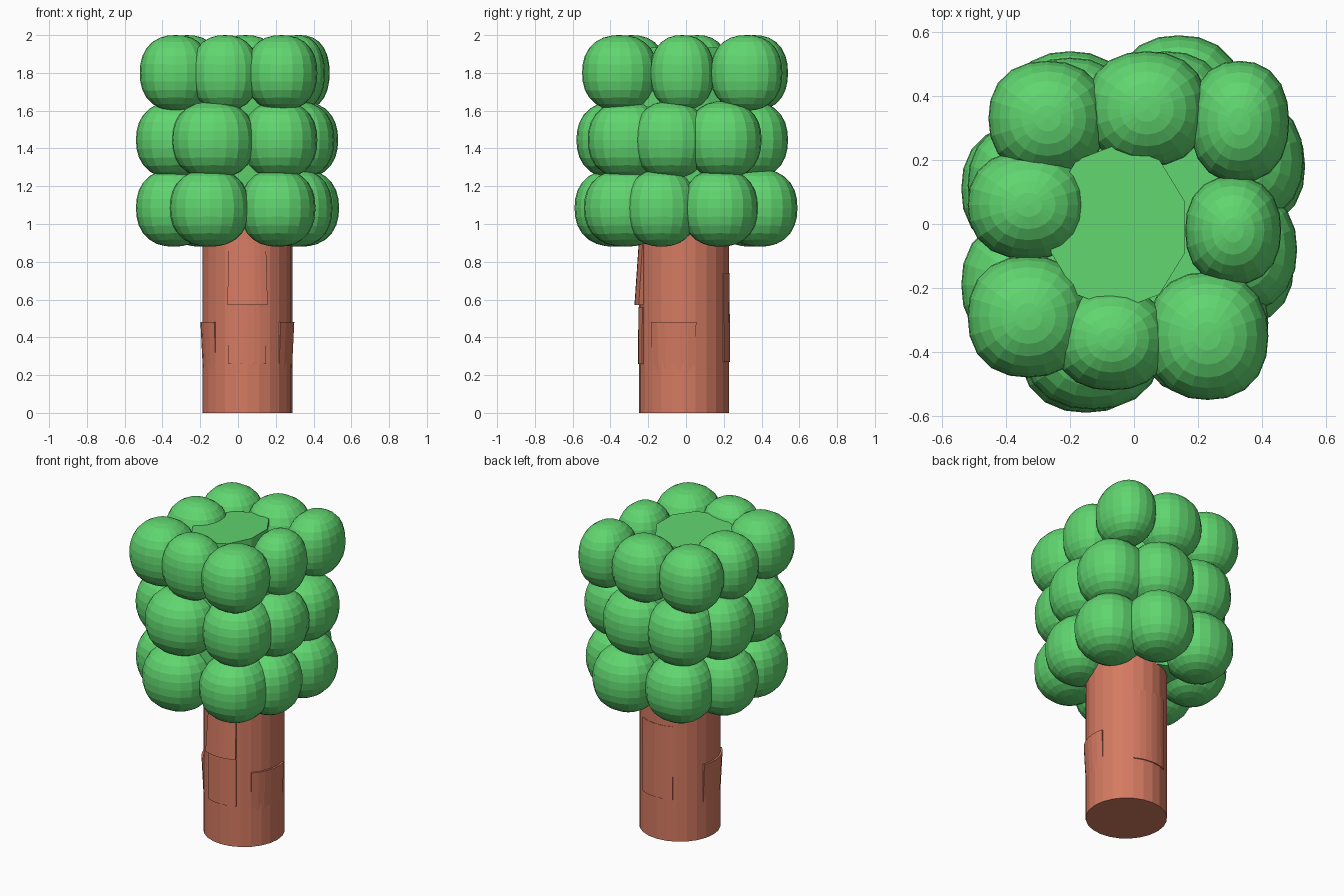
import bpy, bmesh, math

if "Cube" in bpy.data.objects:
    bpy.data.objects.remove(bpy.data.objects["Cube"])

def material(name, rgb):
    m = bpy.data.materials.new(name)
    m.diffuse_color = (*rgb, 1)
    m.use_nodes = True
    m.node_tree.nodes["Principled BSDF"].inputs["Base Color"].default_value = m.diffuse_color
    return m

GREEN = material("leaf green", (0.118, 0.67, 0.16))
BROWN = material("bark brown", (0.66, 0.195, 0.12))
CX, CY, R = 0.05, -0.01, 0.238   # trunk axis and radius

def finish(bm, name, mat):
    bmesh.ops.recalc_face_normals(bm, faces=bm.faces)
    me = bpy.data.meshes.new(name)
    bm.to_mesh(me)
    bm.free()
    me.materials.append(mat)
    ob = bpy.data.objects.new(name, me)
    bpy.context.collection.objects.link(ob)
    return ob

def boxy(v, p=2.3):
    """Push a unit sphere point out towards a rounded cube."""
    n = sum(abs(c) ** p for c in v) ** (1 / p)
    return [c / n for c in v]

def leaf_clump(name, x, y, z, rx, ry, rz):
    bm = bmesh.new()
    bmesh.ops.create_uvsphere(bm, u_segments=20, v_segments=14, radius=1)
    for v in bm.verts:
        c = boxy(v.co)
        v.co = (x + rx * c[0], y + ry * c[1], z + rz * c[2])
    finish(bm, name, GREEN)

def drum(name, mat, cx, cy, rx, ry, z0, z1, n):
    """Upright closed cylinder with an elliptical section."""
    bm = bmesh.new()
    bmesh.ops.create_cone(bm, cap_ends=True, segments=n, radius1=1, radius2=1, depth=1)
    for v in bm.verts:
        v.co = (cx + rx * v.co.x, cy + ry * v.co.y, z0 + (z1 - z0) * (v.co.z + .5))
    return finish(bm, name, mat)

drum("trunk", BROWN, CX, CY, R, R, 0, 1.1, 24)

# Bark flaps: thin curved plates, angle range in degrees, bottom/top height, offsets
def bark_flap(a0, a1, z0, z1, d0, d1):
    bm = bmesh.new()
    n, rings = 6, []
    for i in range(n + 1):
        a = math.radians(a0 + (a1 - a0) * i / n)
        rings.append([bm.verts.new((CX + r * math.cos(a), CY + r * math.sin(a), z))
                      for r, z in ((R - .02, z0), (R + d0, z0), (R + d1, z1), (R - .02, z1))])
    for p, q in zip(rings, rings[1:]):
        for k in range(4):
            bm.faces.new((p[k], p[(k + 1) % 4], q[(k + 1) % 4], q[k]))
    bm.faces.new(rings[0])
    bm.faces.new(rings[-1])
    finish(bm, "bark_flap", BROWN)

for f in ((246, 294, .57, .92, .025, .001), (246, 294, .26, .56, .006, .004),
          (160, 225, .20, .48, -.003, .011), (-45, 15, .20, .48, -.003, .011),
          (60, 115, .27, .74, .006, .002)):
    bark_flap(*f)

# Leaf tiers: height, half height, clumps as (x, y, half width, half depth)
tiers = {
    "lower": (1.085, .205, [(-.15, -.38, .21, .21), (.21, -.32, .20, .22), (.31, -.13, .19, .19),
                            (.33, .18, .205, .20), (.14, .39, .20, .20), (-.20, .34, .20, .20),
                            (-.34, .11, .20, .20), (-.34, -.19, .20, .20)]),
    "middle": (1.445, .205, [(-.13, -.37, .22, .21), (.22, -.31, .20, .21), (.31, -.08, .20, .20),
                             (.33, .20, .20, .20), (.10, .34, .20, .20), (-.20, .32, .20, .20),
                             (-.33, .12, .19, .20), (-.33, -.19, .21, .21)]),
    "upper": (1.80, .20, [(-.27, .33, .185, .18), (.04, .36, .19, .18), (.33, .32, .155, .19),
                          (.31, -.02, .15, .17), (.23, -.35, .19, .20), (-.07, -.36, .18, .16),
                          (-.33, -.29, .19, .19), (-.33, .06, .19, .17)]),
}
for tier, (z, rz, clumps) in tiers.items():
    for x, y, rx, ry in clumps:
        leaf_clump(f"{tier}_leaf_clump", x, y, z, rx, ry, rz)

# Crown core: fill behind the clumps, and the nearly flat top between them
drum("crown_fill", GREEN, 0, 0, .35, .37, 1.08, 1.74, 20)
top = drum("crown_top", GREEN, -.05, -.01, .22, .26, .95, 1.925, 10)
for v in top.data.vertices:
    if v.co.z > 1.5:
        v.co.z += .08 * v.co.x
